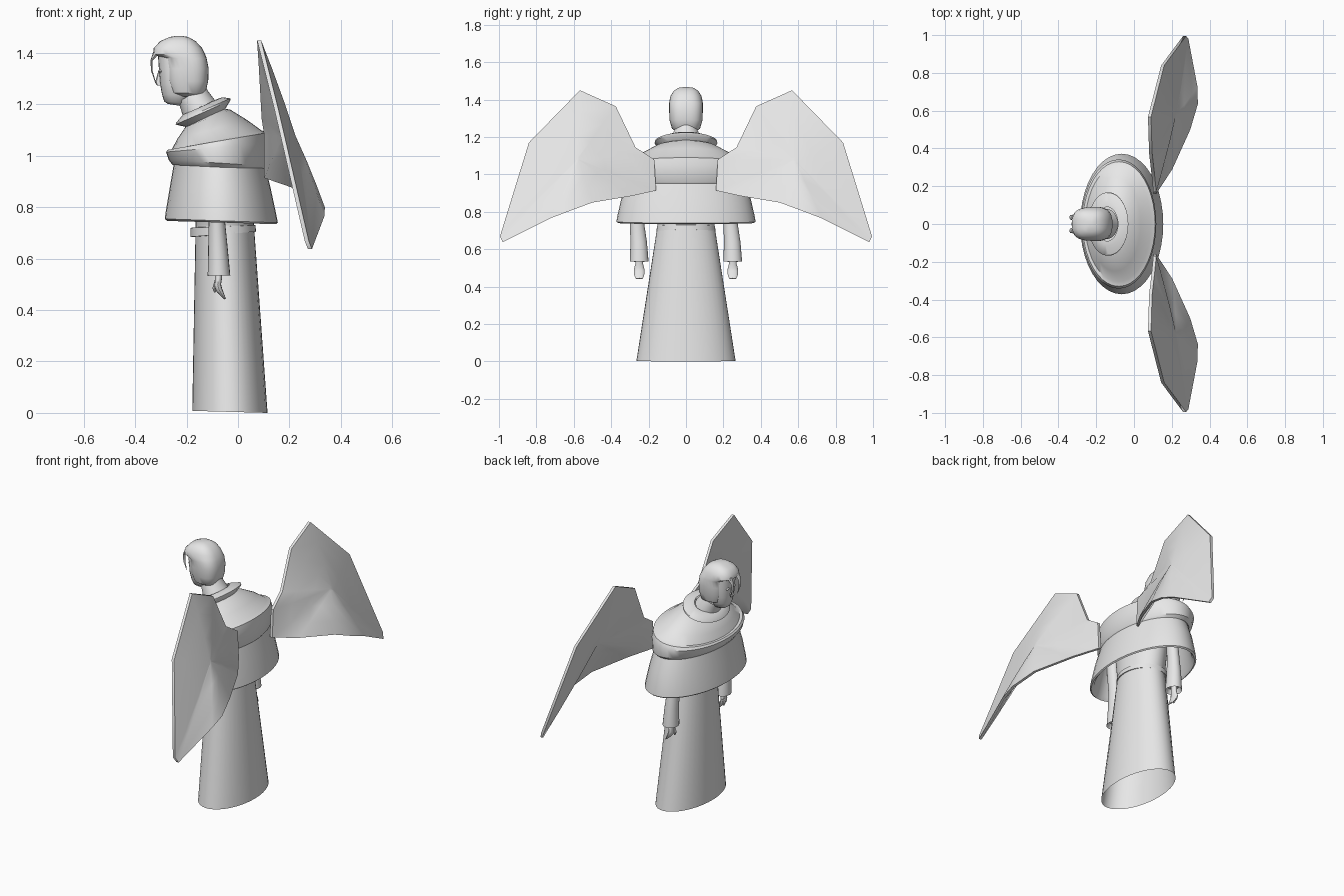
import bpy, bmesh, math
from mathutils import Vector

grey = bpy.data.materials.new("light_grey")
grey.diffuse_color = (0.8, 0.8, 0.8, 1)


def skin(name, rings, caps=(False, False), angle=40):
    """Join equal rings of points into one smooth surface."""
    bm = bmesh.new()
    loops = [[bm.verts.new(p) for p in ring] for ring in rings]
    n = len(loops[0])
    for a, b in zip(loops, loops[1:]):
        for i in range(n):
            j = (i + 1) % n
            bm.faces.new((a[i], a[j], b[j], b[i]))
    if caps[0]:
        bm.faces.new(loops[0])
    if caps[1]:
        bm.faces.new(loops[-1])
    bmesh.ops.recalc_face_normals(bm, faces=bm.faces)
    me = bpy.data.meshes.new(name)
    bm.to_mesh(me)
    bm.free()
    me.materials.append(grey)
    ob = bpy.data.objects.new(name, me)
    bpy.context.collection.objects.link(ob)
    bpy.ops.object.select_all(action='DESELECT')
    ob.select_set(True)
    bpy.context.view_layer.objects.active = ob
    bpy.ops.object.shade_smooth_by_angle(angle=math.radians(angle))
    return ob


def oval(x0, z0, x1, z1, ry, yc=0.0, n=40, power=1.0):
    """Tilted oval from its front end (x0, z0) to its back end (x1, z1)."""
    pts = []
    for i in range(n):
        t = 2 * math.pi * i / n
        c, s = math.cos(t), math.sin(t)
        c = math.copysign(abs(c) ** power, c)
        s = math.copysign(abs(s) ** power, s)
        pts.append(((x0 + x1) / 2 + c * (x0 - x1) / 2, yc + s * ry,
                    (z0 + z1) / 2 + c * (z0 - z1) / 2))
    return pts


def loft(name, sections, caps=(False, False), yc=0.0, n=40, power=1.0, angle=40):
    return skin(name, [oval(*s[:5], yc + (s[5] if len(s) > 5 else 0), n, power)
                       for s in sections], caps, angle)


# long skirt and the body under the cape
loft("skirt", [(-.178, .008, .115, 0, .265), (-.165, .73, .062, .73, .152)])
loft("torso", [(-.165, .73, .062, .73, .152), (-.17, .95, .06, .95, .19)], (False, True))
loft("belt", [(-.17, .685, .06, .705, .152), (-.185, .685, .07, .705, .158),
              (-.185, .72, .068, .73, .155), (-.165, .722, .06, .732, .145)])

# lower tier of the cape, hollow, with a rolled hem
loft("cape", [(-.235, .95, .09, .945, .29), (-.262, .765, .13, .755, .345),
              (-.275, .747, .148, .734, .363), (-.285, .755, .155, .74, .372),
              (-.281, .785, .149, .772, .367), (-.265, .88, .128, .87, .345),
              (-.25, .968, .105, .965, .31)])

# upper tier with a thick rolled rim
loft("mantle", [(-.235, .975, .09, .965, .29), (-.255, .965, .105, .947, .315),
                (-.270, .985, .114, .96, .335), (-.280, 1.015, .118, 1.05, .342),
                (-.272, 1.024, .112, 1.09, .33), (-.258, 1.024, .09, 1.10, .305),
                (-.237, 1.065, .035, 1.14, .25), (-.205, 1.112, -.03, 1.18, .165),
                (-.19, 1.12, -.06, 1.185, .12)])

# flared collar and neck
loft("collar", [(-.20, 1.112, -.05, 1.182, .13), (-.243, 1.122, -.03, 1.215, .168),
                (-.240, 1.13, -.03, 1.224, .165), (-.215, 1.16, -.06, 1.228, .115),
                (-.20, 1.165, -.085, 1.22, .09)])
loft("neck", [(-.21, 1.14, -.085, 1.21, .08), (-.225, 1.19, -.115, 1.25, .068),
              (-.235, 1.21, -.125, 1.27, .06)])

# hood and face
loft("hood", [(-.235, 1.232, -.14, 1.232, .055), (-.265, 1.245, -.127, 1.245, .075),
              (-.282, 1.29, -.116, 1.29, .088), (-.286, 1.34, -.114, 1.34, .090),
              (-.290, 1.38, -.122, 1.38, .090), (-.330, 1.395, -.128, 1.395, .088),
              (-.328, 1.42, -.14, 1.42, .082), (-.302, 1.447, -.165, 1.447, .066),
              (-.265, 1.463, -.195, 1.463, .042), (-.24, 1.467, -.22, 1.467, .012)],
     (True, True), n=32, power=.75)
loft("face", [(-.272, 1.202, -.225, 1.195, .025), (-.287, 1.212, -.20, 1.205, .042),
              (-.296, 1.24, -.19, 1.235, .056), (-.303, 1.28, -.19, 1.28, .066),
              (-.308, 1.34, -.19, 1.34, .07), (-.312, 1.40, -.19, 1.40, .07)],
     (True, True), n=24, power=.85)
loft("nose", [(-.316, 1.275, -.29, 1.272, .012), (-.323, 1.285, -.29, 1.285, .012),
              (-.309, 1.335, -.29, 1.335, .006)], (True, True), n=8)

# pointed front edge of the wing, listed around its outline for the +y side
outline = [Vector(p) for p in (
    (.11, .17, 1.08), (.10, .27, 1.145), (.088, .375, 1.364), (.082, .567, 1.45),
    (.152, .84, 1.17), (.268, .995, .668), (.280, .98, .638), (.328, .727, .765),
    (.330, .635, .80), (.290, .50, .85), (.195, .29, .885), (.11, .16, .914))]
centre = Vector((.205, .58, 1.08))


def wing_ring(t, dx, side):
    pts = [p.lerp(centre, t) + Vector((dx, 0, 0)) for p in outline]
    return [(p.x, p.y * side, p.z) for p in pts]


for side, label in ((1, "left"), (-1, "right")):
    # wing: front skin, thin edge, back skin
    skin(label + "_wing",
         [wing_ring(t, dx, side) for t, dx in
          ((.96, -.022), (.65, -.022), (.3, -.016), (0, -.008),
           (0, .008), (.3, .014), (.65, .018), (.96, .018))], (True, True), 50)
    # sleeve, hand and thumb
    loft(label + "_sleeve", [(-.105, .56, -.045, .56, .035), (-.118, .533, -.03, .535, .05),
                             (-.116, .64, -.04, .64, .044, -.003),
                             (-.114, .74, -.05, .74, .038, -.012),
                             (-.11, .93, -.05, .93, .035, -.03)],
         (True, True), yc=.25 * side if side > 0 else -.25, n=20)
    loft(label + "_hand", [(-.092, .56, -.062, .56, .018), (-.090, .525, -.062, .525, .02),
                           (-.092, .495, -.066, .50, .027), (-.086, .475, -.062, .485, .029),
                           (-.068, .455, -.054, .462, .026), (-.052, .441, -.047, .445, .018)],
         (True, True), yc=.25 * side, n=12)
    loft(label + "_thumb", [(-.092, .51, -.075, .51, .009), (-.100, .485, -.085, .485, .009),
                            (-.092, .468, -.085, .470, .006)],
         (True, True), yc=.235 * side, n=8)
    # thin lock of hair hanging before the face, and an eye
    loft(label + "_lock", [(-.330, 1.405, -.30, 1.405, .016), (-.341, 1.37, -.333, 1.37, .012),
                           (-.338, 1.33, -.332, 1.33, .008), (-.322, 1.285, -.319, 1.285, .002)],
         (True, True), yc=.035 * side, n=8)
    loft(label + "_eye", [(-.306, 1.322, -.29, 1.322, .006), (-.309, 1.33, -.29, 1.33, .014),
                          (-.306, 1.338, -.29, 1.338, .006)],
         (True, True), yc=.03 * side, n=10)
